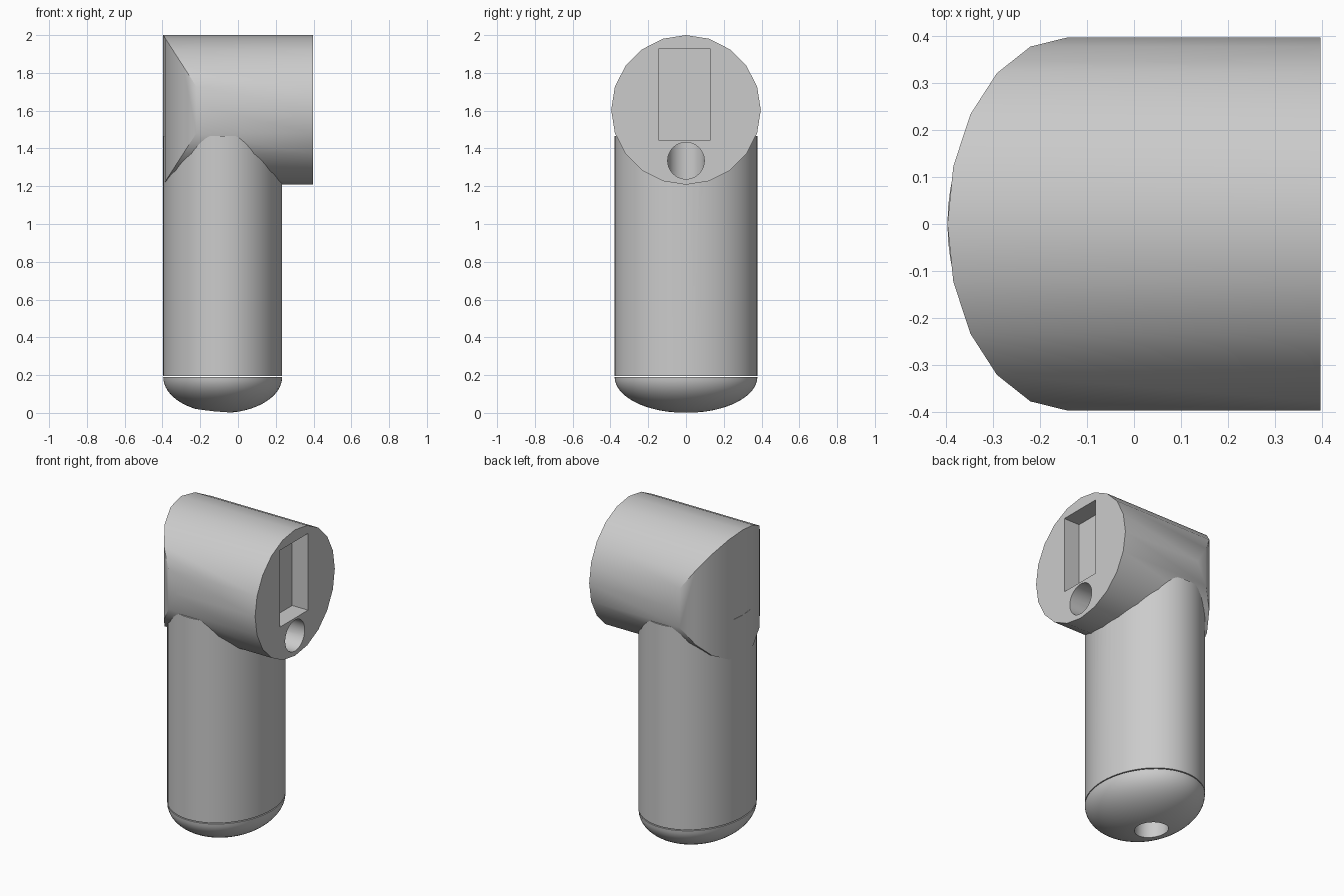
import bpy, bmesh, math
from mathutils import Matrix

cube = bpy.data.objects.get("Cube")
if cube:
    bpy.data.objects.remove(cube)

grey = bpy.data.materials.new("light grey plastic")
COLOUR = (0.6, 0.6, 0.6, 1)
grey.diffuse_color = COLOUR
grey.use_nodes = True
grey.node_tree.nodes["Principled BSDF"].inputs["Base Color"].default_value = COLOUR

HEAD_R, HEAD_Z = 0.396, 1.604
GRIP_X, GRIP_RX, GRIP_RY = -0.081, 0.315, 0.378
CAP_H = 0.19
BORE_X, BORE_Z, BORE_R = -0.13, 1.335, 0.097


def finish(bm, name):
    bmesh.ops.recalc_face_normals(bm, faces=bm.faces)
    mesh = bpy.data.meshes.new(name)
    bm.to_mesh(mesh)
    bm.free()
    mesh.materials.append(grey)
    obj = bpy.data.objects.new(name, mesh)
    bpy.context.collection.objects.link(obj)
    return obj


def tube(name, length, centre, rx, ry, axis="Z", sides=64):
    bm = bmesh.new()
    bmesh.ops.create_cone(bm, cap_ends=True, segments=sides, radius1=1,
                          radius2=1, depth=length)
    bmesh.ops.scale(bm, vec=(rx, ry, 1), verts=bm.verts)
    if axis == "X":
        bmesh.ops.rotate(bm, matrix=Matrix.Rotation(math.pi / 2, 3, "Y"), verts=bm.verts)
    bmesh.ops.translate(bm, vec=centre, verts=bm.verts)
    return finish(bm, name)


def build_head():
    # Horizontal barrel whose closed end is mitred into upright facets
    n, half = 20, 10
    bm = bmesh.new()
    front, back = [], []
    for i in range(n):
        t = math.tau * i / n
        y, z = HEAD_R * math.sin(t), HEAD_Z + HEAD_R * math.cos(t)
        front.append(bm.verts.new((0.396, y, z)))
        back.append(bm.verts.new((-0.141 - 0.255 * abs(math.cos(t)), y, z)))
    bm.faces.new(front)
    for i in range(n):
        j = (i + 1) % n
        bm.faces.new((front[i], front[j], back[j], back[i]))
    for side in (1, -1):
        for i in range(half // 2):
            ids = [i, i + 1, half - i - 1, half - i]
            ids = list(dict.fromkeys(side * k % n for k in ids))
            bm.faces.new([back[k] for k in ids])
    return finish(bm, "head")


def build_cap():
    # Lower half of a flattened ellipsoid
    bm = bmesh.new()
    bmesh.ops.create_uvsphere(bm, u_segments=64, v_segments=32, radius=1)
    cut = bmesh.ops.bisect_plane(bm, geom=bm.verts[:] + bm.edges[:] + bm.faces[:],
                                 plane_co=(0, 0, 0), plane_no=(0, 0, 1), clear_outer=True)
    rim = [e for e in cut["geom_cut"] if isinstance(e, bmesh.types.BMEdge)]
    bmesh.ops.contextual_create(bm, geom=rim)
    bmesh.ops.scale(bm, vec=(GRIP_RX, GRIP_RY, CAP_H), verts=bm.verts)
    bmesh.ops.translate(bm, vec=(GRIP_X, 0, CAP_H), verts=bm.verts)
    return finish(bm, "end_cap")


def carve(obj, cutters):
    bpy.ops.object.select_all(action="DESELECT")
    bpy.context.view_layer.objects.active = obj
    obj.select_set(True)
    for cutter in cutters:
        mod = obj.modifiers.new("cut", "BOOLEAN")
        mod.operation, mod.solver, mod.object = "DIFFERENCE", "EXACT", cutter
        bpy.ops.object.modifier_apply(modifier=mod.name)
    bpy.ops.object.shade_smooth_by_angle(angle=math.radians(30))


# Solid parts
head = build_head()
grip_bottom, grip_top = CAP_H + 0.006, 1.465
grip = tube("grip", grip_top - grip_bottom,
            (GRIP_X, 0, (grip_top + grip_bottom) / 2), GRIP_RX, GRIP_RY)
cap = build_cap()

# Cable bore, side outlet and rectangular pocket
bore_top = BORE_Z + BORE_R
bore = tube("bore_cutter", bore_top + 0.1, (BORE_X, 0, (bore_top - 0.1) / 2),
            BORE_R, BORE_R, sides=48)
outlet = tube("outlet_cutter", 0.5 - BORE_X, ((0.5 + BORE_X) / 2, 0, BORE_Z),
              BORE_R, BORE_R, axis="X", sides=48)
bm = bmesh.new()
bmesh.ops.create_cube(bm, size=1)
bmesh.ops.scale(bm, vec=(0.22, 0.276, 0.482), verts=bm.verts)
bmesh.ops.translate(bm, vec=(0.396, -0.008, 1.686), verts=bm.verts)
pocket = finish(bm, "pocket_cutter")

carve(head, (bore, outlet, pocket))
carve(grip, (bore, outlet))
carve(cap, (bore,))
for cutter in (bore, outlet, pocket):
    bpy.data.objects.remove(cutter)
